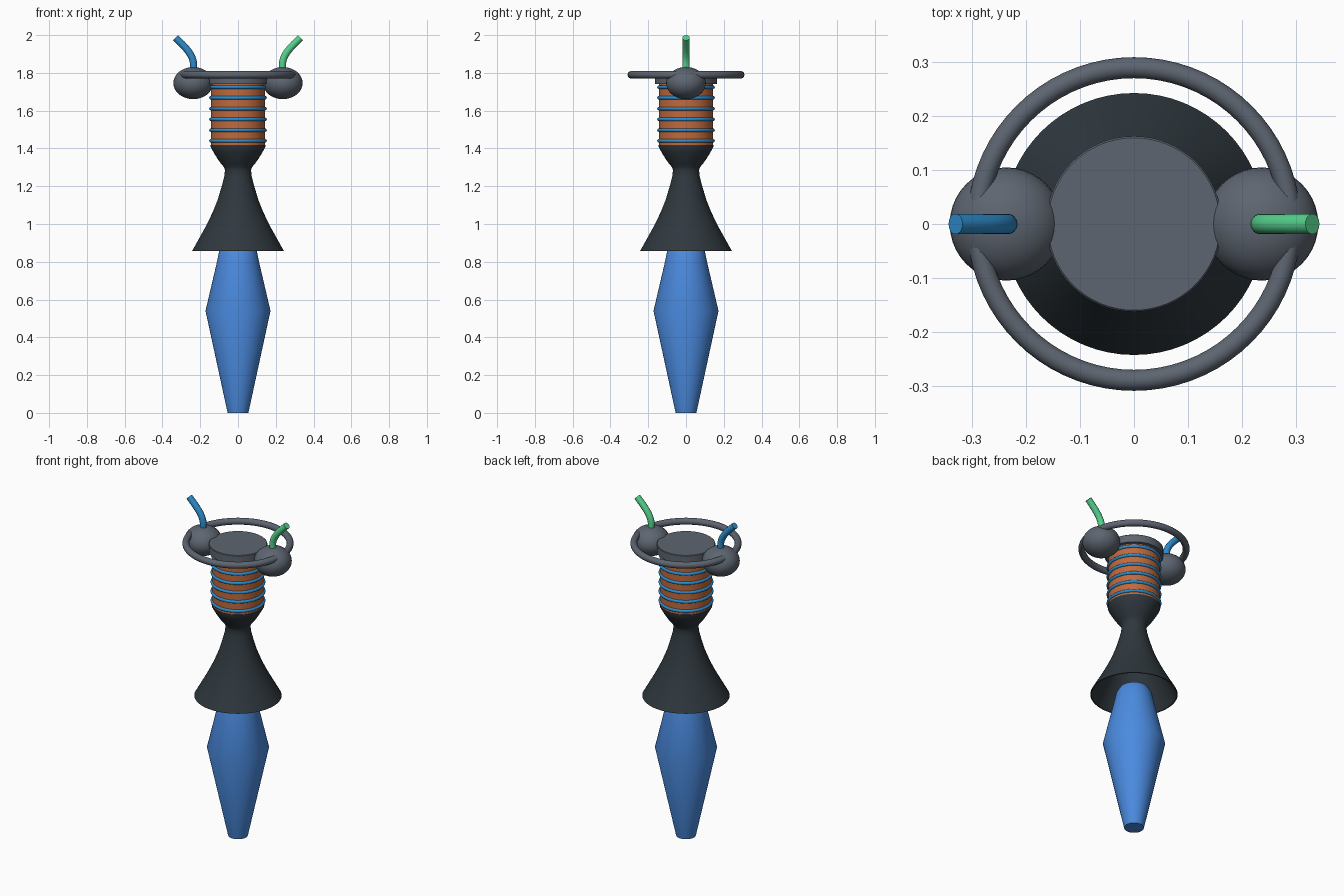
import bpy, math
from mathutils import Vector

if "Cube" in bpy.data.objects:
    bpy.data.objects.remove(bpy.data.objects["Cube"])


def material(name, hex_code):
    def lin(c):
        return c / 12.92 if c <= 0.04045 else ((c + 0.055) / 1.055) ** 2.4
    m = bpy.data.materials.new(name)
    m.diffuse_color = [lin(int(hex_code[i:i + 2], 16) / 255) for i in (0, 2, 4)] + [1]
    m.use_nodes = True
    m.node_tree.nodes["Principled BSDF"].inputs["Base Color"].default_value = m.diffuse_color
    return m


GREY = material("steel grey", "5d6570")
DARK = material("dark nozzle", "2f383e")
COPPER = material("copper", "c06a3c")
BLUE = material("coolant blue", "2e8ccc")
GREEN = material("fuel green", "55d28c")
FLAME = material("flame blue", "4a8ade")


def finish(obj, name, mat, angle=35):
    obj.name = name
    obj.data.materials.clear()
    obj.data.materials.append(mat)
    bpy.ops.object.select_all(action='DESELECT')
    obj.select_set(True)
    bpy.context.view_layer.objects.active = obj
    bpy.ops.object.shade_smooth_by_angle(angle=math.radians(angle))
    return obj


def lathe(name, profile, mat, caps=True, n=64):
    """Revolve (radius, z) points, listed bottom to top."""
    verts = [(r * math.cos(2 * math.pi * i / n), r * math.sin(2 * math.pi * i / n), z)
             for r, z in profile for i in range(n)]
    faces = [(k * n + i, k * n + (i + 1) % n, (k + 1) * n + (i + 1) % n, (k + 1) * n + i)
             for k in range(len(profile) - 1) for i in range(n)]
    if caps:
        faces.append(tuple(reversed(range(n))))
        faces.append(tuple(range(len(verts) - n, len(verts))))
    mesh = bpy.data.meshes.new(name)
    mesh.from_pydata(verts, [], faces)
    obj = bpy.data.objects.new(name, mesh)
    bpy.context.collection.objects.link(obj)
    return finish(obj, name, mat)


def torus(name, major, minor, z, mat):
    bpy.ops.mesh.primitive_torus_add(major_radius=major, minor_radius=minor, location=(0, 0, z),
                                     major_segments=72, minor_segments=14)
    return finish(bpy.context.object, name, mat, 60)


def pipe(name, side, mat, radius=0.019, n=16):
    """Tube rising from a pump, then bending outward."""
    a, b, c, d = [Vector((x * side, 0, z)) for x, z in
                  ((0.235, 1.78), (0.235, 1.925), (0.255, 1.915), (0.331, 1.986))]
    pts = [a]
    for i in range(13):
        t = i / 12
        p0 = Vector((0.235 * side, 0, 1.835))
        pts.append((1 - t) ** 3 * p0 + 3 * (1 - t) ** 2 * t * b.lerp(p0, 0.45)
                   + 3 * (1 - t) * t * t * c + t ** 3 * d)
    verts, faces = [], []
    for k, p in enumerate(pts):
        tan = (pts[min(k + 1, len(pts) - 1)] - pts[max(k - 1, 0)]).normalized()
        u = Vector((0, 1, 0))
        v = tan.cross(u)
        for i in range(n):
            w = 2 * math.pi * i / n
            verts.append(p + radius * (math.cos(w) * u - math.sin(w) * v))
    for k in range(len(pts) - 1):
        for i in range(n):
            j = (i + 1) % n
            faces.append((k * n + i, k * n + i + n, k * n + j + n, k * n + j))
    faces.append(tuple(range(n)))
    faces.append(tuple(reversed(range(len(verts) - n, len(verts)))))
    mesh = bpy.data.meshes.new(name)
    mesh.from_pydata(verts, [], faces)
    mesh.validate()
    # make the face directions consistent and outward
    import bmesh
    bm = bmesh.new()
    bm.from_mesh(mesh)
    bmesh.ops.recalc_face_normals(bm, faces=bm.faces)
    bm.to_mesh(mesh)
    bm.free()
    obj = bpy.data.objects.new(name, mesh)
    bpy.context.collection.objects.link(obj)
    return finish(obj, name, mat)


# exhaust plume
lathe("exhaust_plume", [(0.055, 0), (0.172, 0.54), (0.109, 0.81), (0.1, 0.855), (0.08, 0.89)], FLAME)

# hollow bell nozzle: inside surface first, then outside surface up to the chamber
bell = [(0.243, 0.857), (0.205, 0.925), (0.169, 0.99), (0.135, 1.06), (0.107, 1.13),
        (0.086, 1.2), (0.073, 1.25), (0.069, 1.285)]
inside = [(r - 0.006, z) for r, z in reversed(bell)]
chamber = [(0.075, 1.302), (0.092, 1.322), (0.11, 1.348), (0.128, 1.377), (0.146, 1.41), (0.146, 1.418)]
lathe("bell_nozzle", inside + bell + chamber, DARK)

# combustion chamber wrapped in cooling rings
lathe("chamber_body", [(0.143, 1.416), (0.143, 1.75)], COPPER)
for i in range(6):
    torus("cooling_ring_%d" % (i + 1), 0.143, 0.0095, 1.44 + i * 0.057, BLUE)

# injector plate and manifold ring
lathe("injector_plate", [(0.163, 1.742), (0.163, 1.787), (0.16, 1.79)], GREY)
torus("manifold_ring", 0.29, 0.0195, 1.79, GREY)

# pumps with feed pipes
for side, label, mat in ((-1, "left", BLUE), (1, "right", GREEN)):
    bpy.ops.mesh.primitive_uv_sphere_add(segments=40, ring_count=20, radius=1,
                                         location=(0.237 * side, 0, 1.746))
    pump = bpy.context.object
    pump.scale = (0.105, 0.105, 0.085)
    finish(pump, label + "_pump", GREY, 60)
    pipe(label + "_feed_pipe", side, mat)
